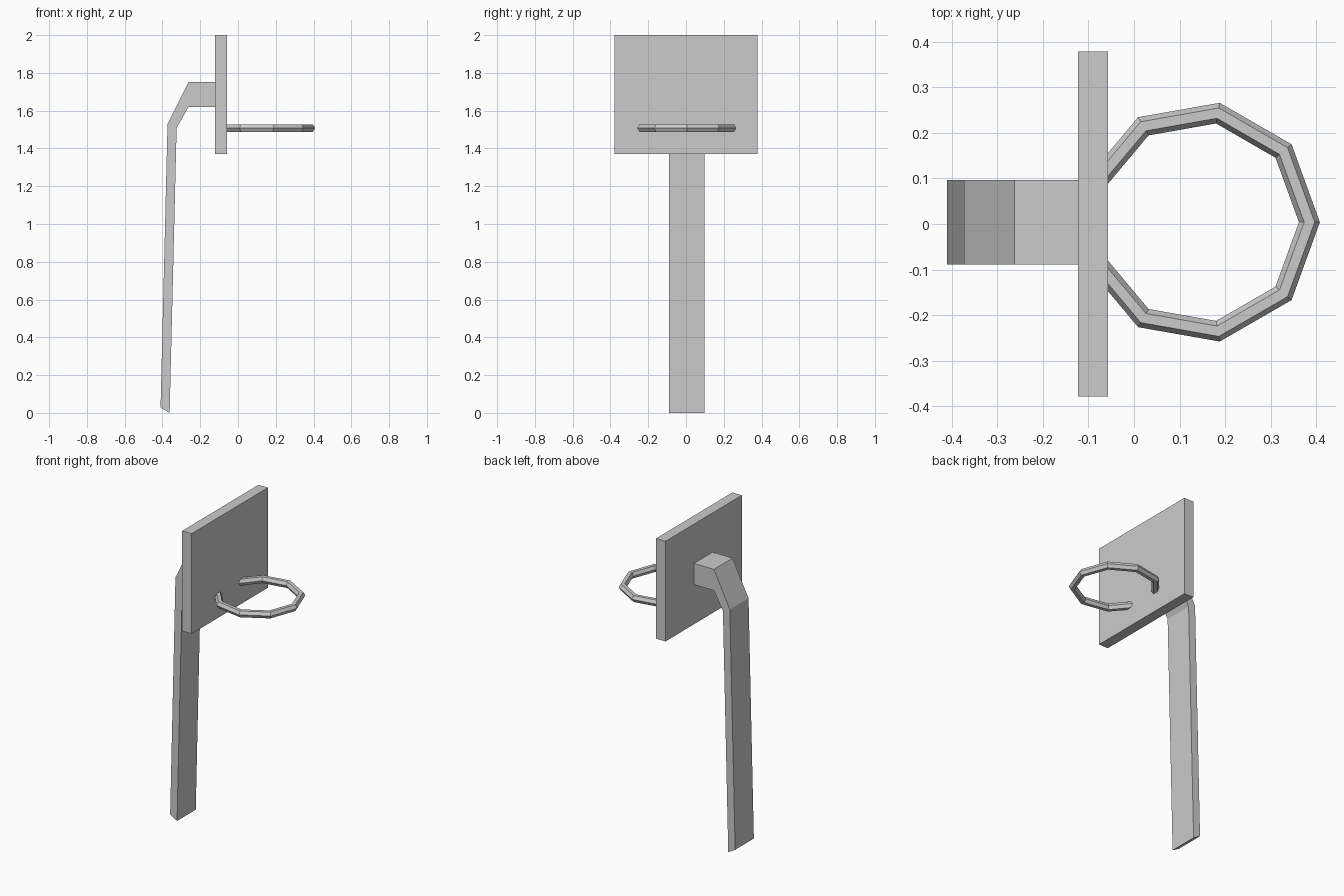
import bpy, bmesh

if "Cube" in bpy.data.objects:
    bpy.data.objects.remove(bpy.data.objects["Cube"])

Y_MID = 0.004  # ring and pole sit very slightly off the centre line


def extrude_profile(name, profile, y0, y1):
    """Extrude an x-z outline along y into a closed solid."""
    bm = bmesh.new()
    face = bm.faces.new([bm.verts.new((x, y0, z)) for x, z in profile])
    ext = bmesh.ops.extrude_face_region(bm, geom=[face], use_keep_orig=True)
    moved = [v for v in ext["geom"] if isinstance(v, bmesh.types.BMVert)]
    bmesh.ops.translate(bm, verts=moved, vec=(0, y1 - y0, 0))
    bmesh.ops.recalc_face_normals(bm, faces=bm.faces)
    mesh = bpy.data.meshes.new(name)
    bm.to_mesh(mesh)
    bm.free()
    obj = bpy.data.objects.new(name, mesh)
    bpy.context.collection.objects.link(obj)
    return obj


# Backboard slab
extrude_profile("backboard",
                [(-0.123, 1.37), (-0.057, 1.37), (-0.057, 2.0), (-0.123, 2.0)],
                -0.379, 0.379)

# Leaning pole with bent arm reaching the back of the board
extrude_profile("pole",
                [(-0.41, 0.028), (-0.362, 0.0), (-0.325, 1.508), (-0.262, 1.62),
                 (-0.123, 1.62), (-0.123, 1.753), (-0.262, 1.753), (-0.373, 1.53)],
                Y_MID - 0.093, Y_MID + 0.093)

# Nine-sided hoop with hexagonal section, its back edge sunk into the board
bpy.ops.mesh.primitive_torus_add(major_segments=9, minor_segments=6,
                                 major_radius=0.243, minor_radius=0.023,
                                 location=(0.142, Y_MID, 1.508))
bpy.context.object.name = "hoop"
